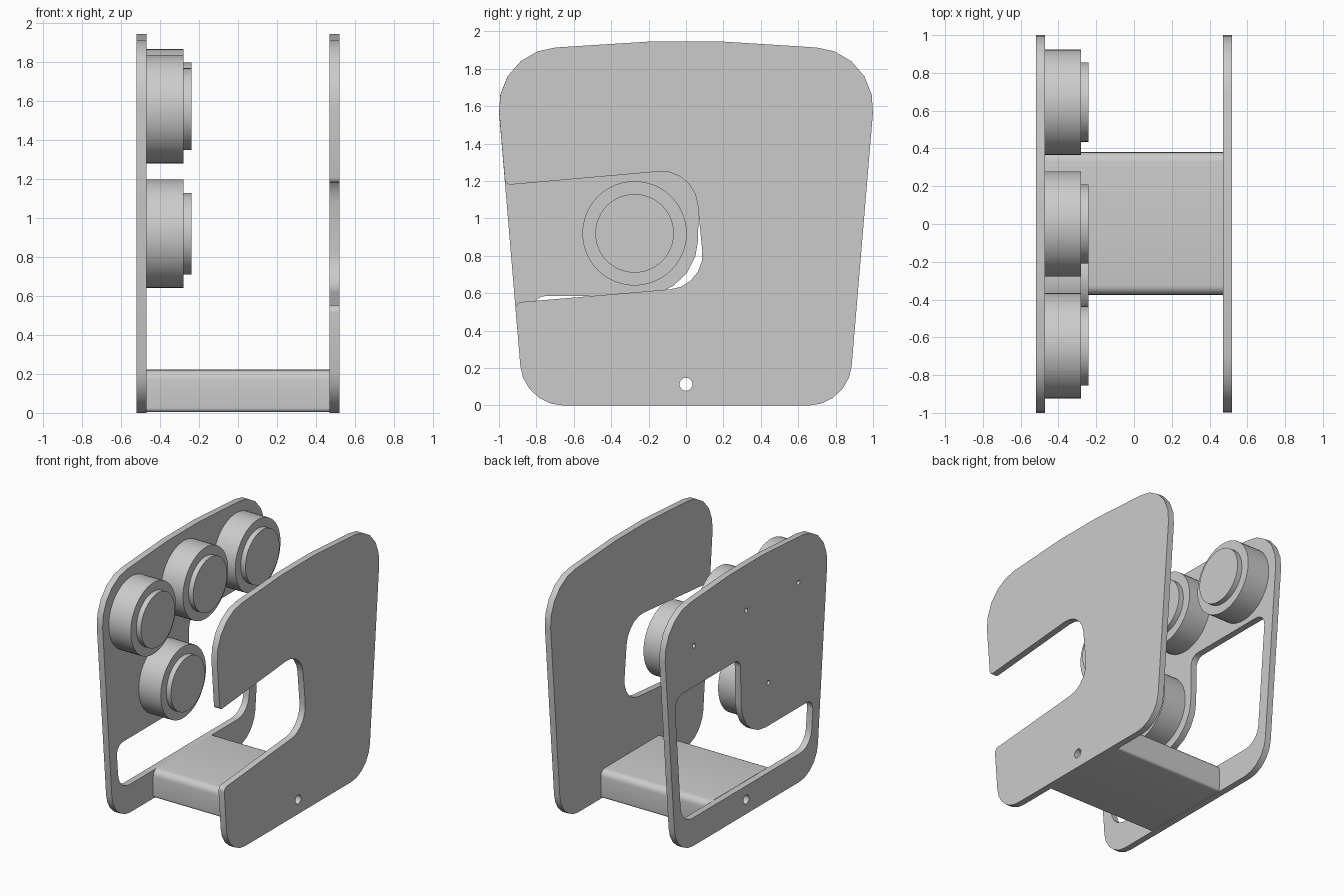
import bpy, bmesh, math
from mathutils import Vector

cube = bpy.data.objects.get("Cube")
if cube:
    bpy.data.objects.remove(cube, do_unlink=True)

grey = bpy.data.materials.new("light_grey")
grey.use_nodes = True
colour = (0.6, 0.6, 0.6, 1)
grey.diffuse_color = colour
grey.node_tree.nodes["Principled BSDF"].inputs["Base Color"].default_value = colour


def rounded(corners, steps=5):
    """Turn (y, z, tangent length) corners into an outline with arcs."""
    out = []
    for i, (y, z, r) in enumerate(corners):
        c = Vector((y, z))
        if r == 0:
            out.append(c)
            continue
        a = c + (Vector(corners[i - 1][:2]) - c).normalized() * r
        b = c + (Vector(corners[(i + 1) % len(corners)][:2]) - c).normalized() * r
        for k in range(steps + 1):
            t = k / steps
            wa, wc, wb = (1 - t) ** 2, 1.414 * t * (1 - t), t * t
            out.append((a * wa + c * wc + b * wb) / (wa + wc + wb))
    return out


def circle(y, z, r, n=16):
    turns = [2 * math.pi * i / n for i in range(n)]
    return [Vector((y + r * math.cos(t), z + r * math.sin(t))) for t in turns]


def extrude(name, x0, x1, outline, holes=()):
    """Fill a side profile with holes and extrude it from x0 to x1."""
    bm = bmesh.new()
    for loop in (outline, *holes):
        vs = [bm.verts.new((x0, p.x, p.y)) for p in loop]
        for i, v in enumerate(vs):
            bm.edges.new((vs[i - 1], v))
    bmesh.ops.triangle_fill(bm, use_beauty=True, edges=bm.edges[:], normal=(1, 0, 0))
    bmesh.ops.dissolve_limit(bm, angle_limit=0.01, verts=[], edges=bm.edges[:])
    ext = bmesh.ops.extrude_face_region(bm, geom=bm.faces[:], use_keep_orig=True)
    moved = [g for g in ext["geom"] if isinstance(g, bmesh.types.BMVert)]
    bmesh.ops.translate(bm, verts=moved, vec=(x1 - x0, 0, 0))
    bmesh.ops.recalc_face_normals(bm, faces=bm.faces[:])
    mesh = bpy.data.meshes.new(name)
    bm.to_mesh(mesh)
    bm.free()
    mesh.materials.append(grey)
    obj = bpy.data.objects.new(name, mesh)
    bpy.context.collection.objects.link(obj)
    bpy.ops.object.select_all(action='DESELECT')
    obj.select_set(True)
    bpy.context.view_layer.objects.active = obj
    bpy.ops.object.shade_smooth_by_angle(angle=math.radians(35))
    return obj


# Shared plate outline and the bolt hole through plates and bridge
plate = [(-0.868, 0, 0.21), (0.868, 0, 0.21), (1.027, 1.893, 0.33),
         (0.2, 1.945, 0), (-0.2, 1.945, 0), (-1.027, 1.893, 0.33)]
bolt = circle(0, 0.113, 0.035)

# Left plate with a slot open to the front
slot = [(-0.966, 1.178, 0.03), (0.043, 1.267, 0.19),
        (0.106, 0.637, 0.19), (-0.914, 0.55, 0.035)]
extrude("slotted_plate", 0.47, 0.52, rounded(plate + slot), [bolt])

# Right plate with a window, a tongue and four pin holes
rollers = [(-0.645, 1.56), (0, 1.59), (0.645, 1.56), (-0.275, 0.92)]
window = [(-0.798, 0.22, 0.13), (0.798, 0.22, 0.13), (0.883, 1.24, 0.1),
          (0.07, 1.24, 0.07), (0.06, 0.585, 0.3), (-0.829, 0.585, 0.08)]
pins = [circle(y, z, 0.018) for y, z in rollers]
extrude("window_plate", -0.52, -0.47, rounded(plate), [rounded(window), bolt, *pins])

# Bridge joining the plates
bridge = [(-0.375, 0.005, 0.02), (0.38, 0.005, 0.02), (0.38, 0.222, 0.05), (-0.375, 0.222, 0.05)]
extrude("bridge", -0.47, 0.47, rounded(bridge), [bolt])

# Rollers: a drum with a smaller end cap
for i, (y, z) in enumerate(rollers, 1):
    extrude(f"roller_drum_{i}", -0.47, -0.28, circle(y, z, 0.279, 48))
    extrude(f"roller_cap_{i}", -0.28, -0.24, circle(y, z, 0.21, 48))
